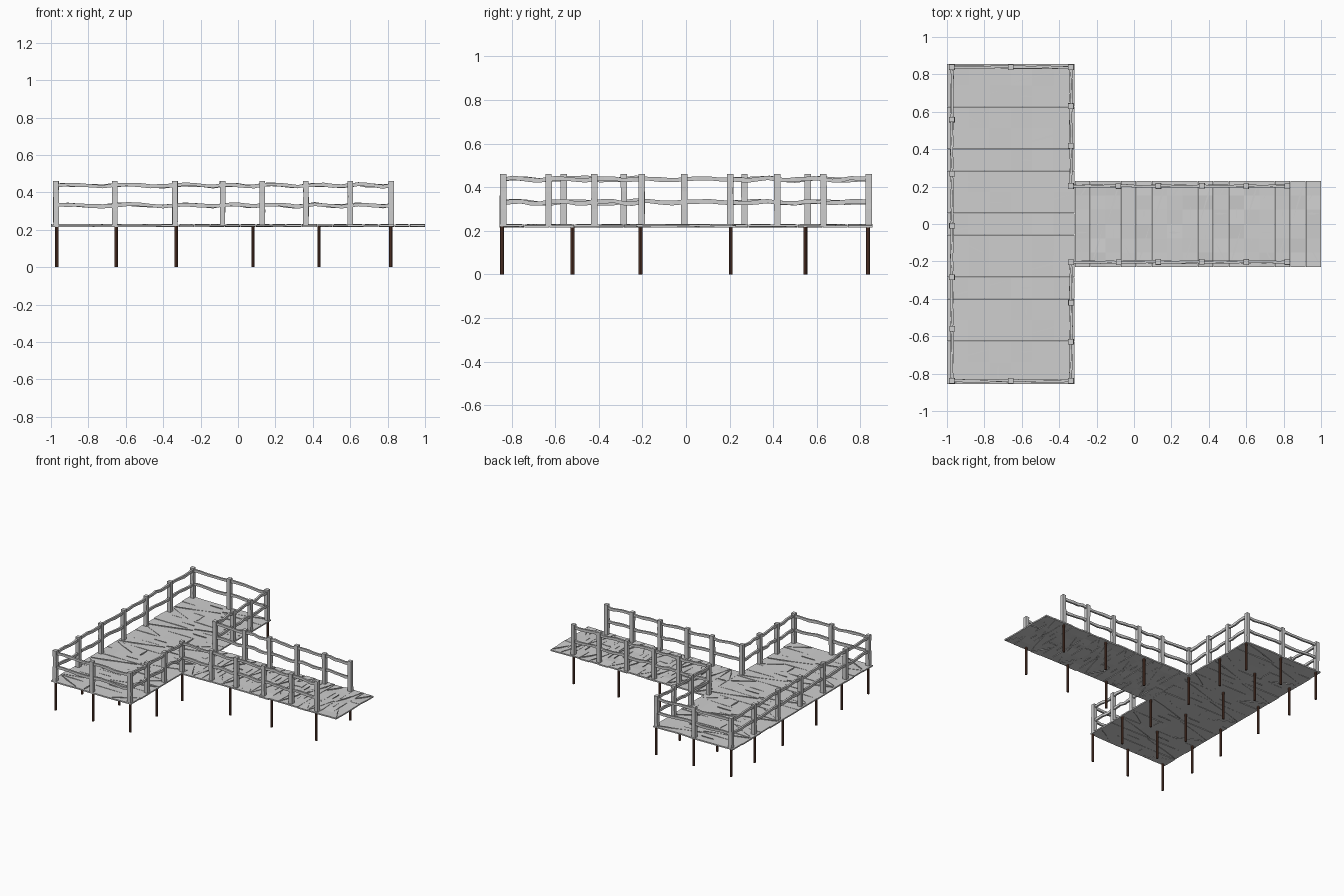
import bpy, bmesh, math, random
from mathutils import Vector

if "Cube" in bpy.data.objects:
    bpy.data.objects.remove(bpy.data.objects["Cube"])

random.seed(4)


def material(name, rgb):
    m = bpy.data.materials.new(name)
    m.diffuse_color = (*rgb, 1)
    m.use_nodes = True
    m.node_tree.nodes["Principled BSDF"].inputs["Base Color"].default_value = m.diffuse_color
    return m


GREY = material("weathered grey wood", (0.62, 0.62, 0.62))
BROWN = material("dark brown wood", (0.11, 0.045, 0.028))


def finish(name, bm, mat):
    bmesh.ops.recalc_face_normals(bm, faces=bm.faces)
    me = bpy.data.meshes.new(name)
    bm.to_mesh(me)
    bm.free()
    me.materials.append(mat)
    ob = bpy.data.objects.new(name, me)
    bpy.context.collection.objects.link(ob)
    return ob


def loft(bm, rings):
    """Skin a list of rings with equal point counts and cap the ends."""
    vs = [[bm.verts.new(p) for p in r] for r in rings]
    n = len(vs[0])
    for a, b in zip(vs, vs[1:]):
        for i in range(n):
            bm.faces.new((a[i], a[(i + 1) % n], b[(i + 1) % n], b[i]))
    bm.faces.new(vs[0])
    bm.faces.new(vs[-1])


def square(x, y, z, h):
    return [(x - h, y - h, z), (x + h, y - h, z), (x + h, y + h, z), (x - h, y + h, z)]


def plank(bm, place, length, v0, v1):
    """Thin board with a gently uneven top, running along u."""
    rings = []
    for i in range(7):
        u = length * i / 6
        d = random.uniform(-0.003, 0.003)
        rings.append([place(u, v0, 0.217 + d), place(u, v1, 0.217 + d),
                      place(u, v1, 0.227 + d), place(u, v0, 0.227 + d)])
    loft(bm, rings)


def splinter(bm, place, a, b, width):
    """Lens-shaped ridge from a to b, showing on both sides of a board."""
    a, b = Vector(a), Vector(b)
    d = (b - a).normalized()
    s = Vector((-d.y, d.x)) * width
    pts = [a, a.lerp(b, 0.35) + s, b, a.lerp(b, 0.35) - s]
    loft(bm, [[place(p.x, p.y, z) for p in pts] for z in (0.214, 0.231)])


def decking(name, place, length, width, count):
    bm = bmesh.new()
    w = width / count
    for i in range(count):
        v0, v1 = i * w, (i + 1) * w
        plank(bm, place, length, v0 + 0.0008, v1 - 0.0008)
        lo, hi, mid = v0 + 0.1 * w, v1 - 0.1 * w, (v0 + v1) / 2
        kind = i % 3
        if kind == 0:      # knot with slanting cracks on both sides
            c = 0.62 if i % 2 else 0.4
            splinter(bm, place, (c * length, lo), (c * length, hi), 0.006)
            splinter(bm, place, (0.03 * length, hi), (0.3 * length, lo), 0.004)
            splinter(bm, place, (0.97 * length, hi), (0.75 * length, lo), 0.004)
        elif kind == 1:    # long crack on the first half
            splinter(bm, place, (0.02 * length, lo), (0.5 * length, hi), 0.005)
            splinter(bm, place, (0.55 * length, mid), (0.72 * length, mid), 0.002)
        else:              # long crack on the second half
            splinter(bm, place, (0.98 * length, hi), (0.5 * length, lo), 0.005)
            splinter(bm, place, (0.3 * length, mid), (0.45 * length, mid), 0.002)
    return finish(name, bm, GREY)


# Decking: wide platform and the narrow walkway leading to the right
decking("platform_planks", lambda u, v, z: (-1 + u, -0.855 + v, z), 0.683, 1.71, 15)
decking("walkway_planks", lambda u, v, z: (-0.317 + v, -0.23 + u, z), 0.46, 1.317, 16)


# Railings: posts along a line, joined by two wavy rails
def railing(name, points):
    bm = bmesh.new()
    for x, y in points:
        rings = []
        for z in (0.219, 0.3, 0.38, 0.46):
            j = 0 if z < 0.25 else 0.0015
            rings.append(square(x + random.uniform(-j, j), y + random.uniform(-j, j), z, 0.0145))
        loft(bm, rings)
    finish(name + "_posts", bm, GREY)

    bm = bmesh.new()
    for height in (0.437, 0.331):
        rings = []
        for k, (p, q) in enumerate(zip(points, points[1:])):
            p, q = Vector(p), Vector(q)
            d = (q - p).normalized()
            n = Vector((-d.y, d.x))
            last = k == len(points) - 2
            for i in range(6 if last else 5):
                c = p.lerp(q, i / 5) + n * random.uniform(-0.003, 0.003)
                z = height + 0.005 * math.sin(2 * math.pi * i / 5) + random.uniform(-0.003, 0.003)
                hw, hh = 0.007, random.uniform(0.008, 0.011)
                a, b = c + n * hw, c - n * hw
                rings.append([(a.x, a.y, z - hh), (b.x, b.y, z - hh),
                              (b.x, b.y, z + hh), (a.x, a.y, z + hh)])
        loft(bm, rings)
    finish(name + "_rails", bm, GREY)


railing("left_railing", [(-0.973, y) for y in (-0.84, -0.56, -0.285, -0.008, 0.268, 0.558, 0.838)])
for side, s in (("front", -1), ("back", 1)):
    railing(side + "_end_railing", [(x, 0.838 * s) for x in (-0.973, -0.66, -0.337)])
    railing(side + "_inner_railing", [(-0.337, y * s) for y in (0.838, 0.63, 0.42, 0.203)])
    railing(side + "_walkway_railing",
            [(x, 0.203 * s) for x in (-0.337, -0.083, 0.13, 0.363, 0.6, 0.82)])


# Piles: slim round legs under the platform and walkway
def piles(name, spots):
    bm = bmesh.new()
    for x, y in spots:
        loft(bm, [[(x + 0.009 * math.cos(t * math.pi / 4), y + 0.009 * math.sin(t * math.pi / 4), z)
                   for t in range(8)] for z in (0, 0.219)])
    finish(name, bm, BROWN)


piles("platform_piles", [(x, y) for x in (-0.97, -0.65, -0.33)
                         for y in (-0.843, -0.52, -0.208, 0.205, 0.547, 0.835)])
piles("walkway_piles", [(x, y) for x in (0.08, 0.433, 0.817) for y in (-0.208, 0.205)])
